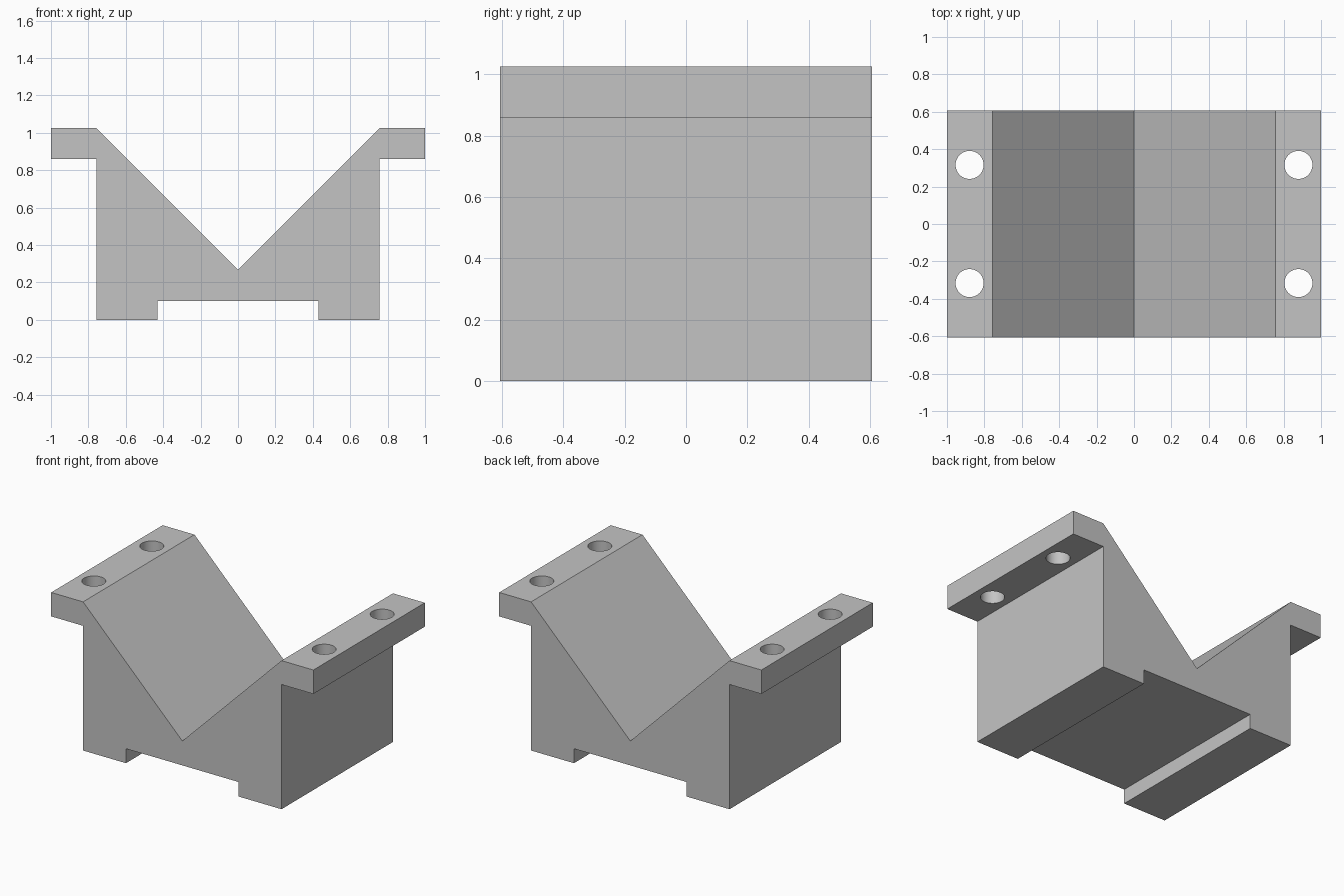
import bpy
import bmesh
import math

cube = bpy.data.objects.get("Cube")
if cube:
    bpy.data.objects.remove(cube, do_unlink=True)

# Dimensions
HALF_DEPTH = 0.607
BODY_X, FLANGE_X, FOOT_X = 0.757, 1.0, 0.43
TOP_Z, FLANGE_Z, RECESS_Z = 1.025, 0.86, 0.10
APEX_Z = TOP_Z - BODY_X
HOLE_X, HOLE_Y, HOLE_R = 0.879, 0.316, 0.075

# Plain grey metal
grey = bpy.data.materials.new("grey_metal")
grey.use_nodes = True
color = (0.55, 0.55, 0.55, 1)
grey.diffuse_color = color
grey.node_tree.nodes["Principled BSDF"].inputs["Base Color"].default_value = color


def make_object(name, bm):
    bmesh.ops.recalc_face_normals(bm, faces=bm.faces)
    mesh = bpy.data.meshes.new(name)
    bm.to_mesh(mesh)
    bm.free()
    mesh.materials.append(grey)
    obj = bpy.data.objects.new(name, mesh)
    bpy.context.collection.objects.link(obj)
    return obj


# Block: right half of the profile, mirrored, then extruded along y
half = [(FOOT_X, RECESS_Z), (FOOT_X, 0), (BODY_X, 0), (BODY_X, FLANGE_Z),
        (FLANGE_X, FLANGE_Z), (FLANGE_X, TOP_Z), (BODY_X, TOP_Z)]
profile = half + [(0, APEX_Z)] + [(-x, z) for x, z in reversed(half)]
bm = bmesh.new()
face = bm.faces.new([bm.verts.new((x, -HALF_DEPTH, z)) for x, z in profile])
extruded = bmesh.ops.extrude_face_region(bm, geom=[face])["geom"]
bmesh.ops.translate(bm, vec=(0, 2 * HALF_DEPTH, 0),
                    verts=[v for v in extruded if isinstance(v, bmesh.types.BMVert)])
block = make_object("v_block", bm)

# Four bolt holes through the flanges
bm = bmesh.new()
for sx in (-1, 1):
    for sy in (-1, 1):
        made = bmesh.ops.create_cone(bm, cap_ends=True, segments=48, radius1=HOLE_R,
                                     radius2=HOLE_R, depth=0.4)
        bmesh.ops.translate(bm, verts=made["verts"],
                            vec=(sx * HOLE_X, sy * HOLE_Y, (TOP_Z + FLANGE_Z) / 2))
cutter = make_object("bolt_hole_cutter", bm)
cutter.hide_render = True

cut = block.modifiers.new("bolt_holes", 'BOOLEAN')
cut.operation = 'DIFFERENCE'
cut.solver = 'EXACT'
cut.object = cutter

bpy.ops.object.select_all(action='DESELECT')
bpy.context.view_layer.objects.active = block
block.select_set(True)
bpy.ops.object.modifier_apply(modifier=cut.name)
bpy.data.objects.remove(cutter, do_unlink=True)

# Smooth hole walls, sharp block edges
bpy.ops.object.shade_smooth_by_angle(angle=math.radians(30))
